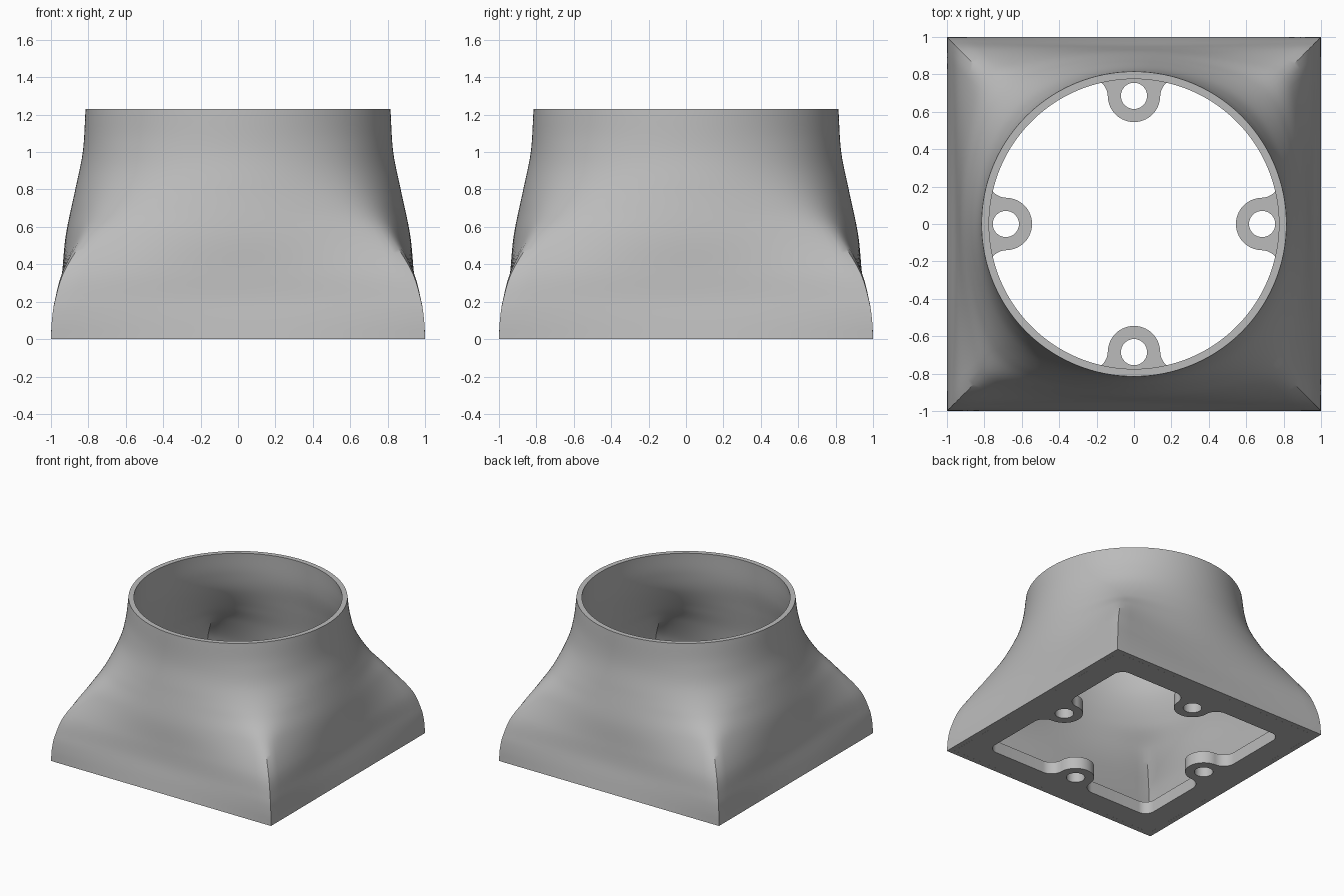
import bpy, bmesh, math

if "Cube" in bpy.data.objects:
    bpy.data.objects.remove(bpy.data.objects["Cube"])

HEIGHT, WALL, PLATE = 1.23, 0.04, 0.1
SEGMENTS, LAYERS = 192, 56

grey = bpy.data.materials.new("plain grey")
grey.use_nodes = True
grey.diffuse_color = (0.5, 0.5, 0.5, 1)
grey.node_tree.nodes["Principled BSDF"].inputs["Base Color"].default_value = grey.diffuse_color

# (height, value): half width at mid side, corner coordinate, log of corner sharpness
side = [(0, 1), (0.1, 0.98), (0.22, 0.955), (0.36, 0.94), (0.56, 0.92),
        (0.8, 0.87), (1.0, 0.83), (HEIGHT, 0.815)]
corner = [(0, 1), (0.1, 0.995), (0.2, 0.98), (0.36, 0.93), (0.57, 0.8),
          (0.7, 0.71), (0.88, 0.63), (1.05, 0.594), (HEIGHT, 0.5763)]
sharp = [(0, 6.7), (0.4, 4.2), (0.57, 2.9), (0.75, 1.8), (HEIGHT, 1.4)]


def smooth_lookup(table, z):
    """Cubic interpolation through a short table."""
    def slope(i):
        a, b = table[max(i - 1, 0)], table[min(i + 1, len(table) - 1)]
        return (b[1] - a[1]) / (b[0] - a[0])
    i = 0
    while i < len(table) - 2 and z > table[i + 1][0]:
        i += 1
    (z0, v0), (z1, v1) = table[i], table[i + 1]
    h = z1 - z0
    t = (z - z0) / h
    blend = t * t * (3 - 2 * t)
    return (v0 + (v1 - v0) * blend + h * slope(i) * t * (1 - t) ** 2
            - h * slope(i + 1) * t * t * (1 - t))


def section(z, inset):
    """Cross-section that turns from a sharp square into a circle."""
    w = smooth_lookup(side, z) - inset
    diagonal = smooth_lookup(corner, z) * math.sqrt(2)
    shrink = math.sqrt(2) + (1 - math.sqrt(2)) * z / HEIGHT
    diagonal -= inset * shrink
    p = math.exp(smooth_lookup(sharp, z))

    def log_radius(a):
        c, s = abs(math.cos(a)), abs(math.sin(a))
        big, small = max(c, s), min(c, s)
        return -math.log(big) - math.log(1 + (small / big) ** p) / p

    points = []
    for k in range(SEGMENTS):
        a = math.tau * k / SEGMENTS
        r = w * (diagonal / w) ** (log_radius(a) / log_radius(math.pi / 4))
        points.append((r * math.cos(a), r * math.sin(a), z))
    return points


def finish(obj, angle):
    obj.data.materials.clear()
    obj.data.materials.append(grey)
    bpy.ops.object.select_all(action='DESELECT')
    obj.select_set(True)
    bpy.context.view_layer.objects.active = obj
    bpy.ops.object.shade_smooth_by_angle(angle=math.radians(angle))


# Hollow square-to-round shell: up the outside, down the inside, closed on itself
bm = bmesh.new()
levels = [HEIGHT * i / LAYERS for i in range(LAYERS + 1)]
rings = [section(z, 0) for z in levels] + [section(z, WALL) for z in reversed(levels)]
rings = [[bm.verts.new(p) for p in ring] for ring in rings]
for n, lower in enumerate(rings):
    upper = rings[(n + 1) % len(rings)]
    for k in range(SEGMENTS):
        j = (k + 1) % SEGMENTS
        bm.faces.new((lower[k], lower[j], upper[j], upper[k]))
bmesh.ops.recalc_face_normals(bm, faces=bm.faces)
mesh = bpy.data.meshes.new("transition_shell")
bm.to_mesh(mesh)
bm.free()
shell = bpy.data.objects.new("transition_shell", mesh)
bpy.context.collection.objects.link(shell)
finish(shell, 30)


# Base plate outline pieces
def arc(cx, cy, r, start, end, steps=12):
    angles = [math.radians(start + (end - start) * i / steps) for i in range(steps + 1)]
    return [(cx + r * math.cos(a), cy + r * math.sin(a)) for a in angles]


def turned(points, quarter):
    for _ in range(quarter):
        points = [(-y, x) for x, y in points]
    return points


OPENING, CORNER_R, FILLET = 0.78, 0.08, 0.1
TAB_X, TAB_R, HOLE_R = 0.685, 0.14, 0.07
fx, fy, cc = OPENING - FILLET, TAB_R + FILLET, OPENING - CORNER_R
quarter_outline = (arc(fx, -fy, FILLET, 0, 90) + arc(TAB_X, 0, TAB_R, 270, 90, 32)
                   + arc(fx, fy, FILLET, -90, 0) + arc(cc, cc, CORNER_R, 0, 90))
opening = [p for q in range(4) for p in turned(quarter_outline, q)]
holes = [turned(arc(TAB_X, 0, HOLE_R, 0, 352.5, 47), q) for q in range(4)]
edge = 1 - WALL
outer = [(-edge, -edge), (edge, -edge), (edge, edge), (-edge, edge)]

# Base plate with four screw tabs
curve = bpy.data.curves.new("base_plate", 'CURVE')
curve.dimensions = '2D'
curve.fill_mode = 'BOTH'
curve.extrude = PLATE / 2
for outline in [outer, opening] + holes:
    spline = curve.splines.new('POLY')
    spline.points.add(len(outline) - 1)
    for point, (x, y) in zip(spline.points, outline):
        point.co = (x, y, 0, 1)
    spline.use_cyclic_u = True
plate = bpy.data.objects.new("base_plate", curve)
plate.location.z = PLATE / 2
bpy.context.collection.objects.link(plate)
bpy.ops.object.select_all(action='DESELECT')
plate.select_set(True)
bpy.context.view_layer.objects.active = plate
bpy.ops.object.convert(target='MESH')
plate = bpy.context.view_layer.objects.active
bm = bmesh.new()
bm.from_mesh(plate.data)
bmesh.ops.remove_doubles(bm, verts=bm.verts, dist=0.0005)
bmesh.ops.recalc_face_normals(bm, faces=bm.faces)
bm.to_mesh(plate.data)
bm.free()
finish(plate, 30)
